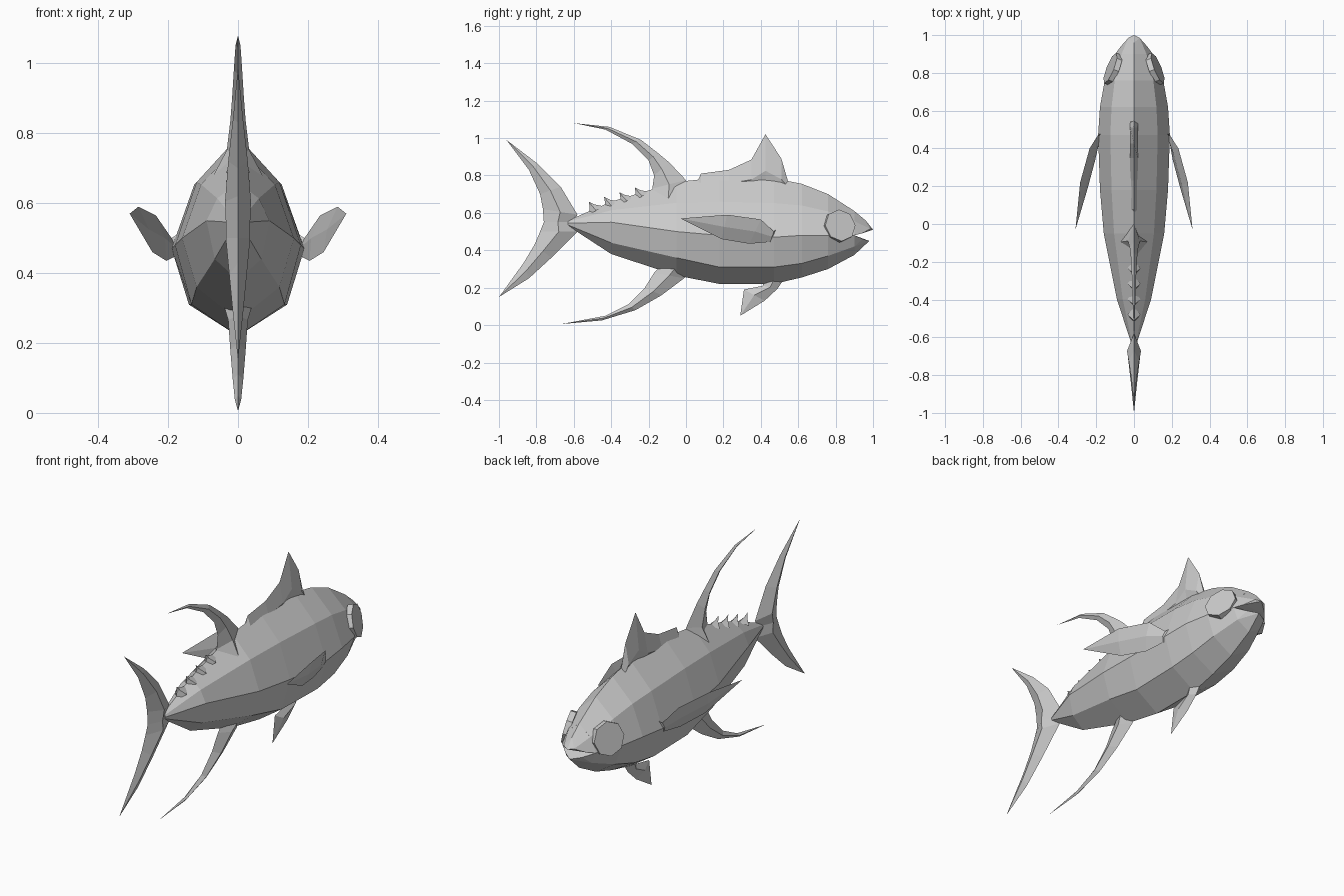
import bpy, bmesh
from mathutils import Vector

cube = bpy.data.objects.get("Cube")
if cube:
    bpy.data.objects.remove(cube)

grey = bpy.data.materials.new("soft grey")
grey.use_nodes = True
GREY = (0.6, 0.6, 0.6, 1)
grey.diffuse_color = GREY
grey.node_tree.nodes["Principled BSDF"].inputs["Base Color"].default_value = GREY


def finish(name, bm):
    bmesh.ops.remove_doubles(bm, verts=bm.verts, dist=0.0005)
    bmesh.ops.recalc_face_normals(bm, faces=bm.faces)
    mesh = bpy.data.meshes.new(name)
    bm.to_mesh(mesh)
    bm.free()
    mesh.materials.append(grey)
    obj = bpy.data.objects.new(name, mesh)
    bpy.context.collection.objects.link(obj)
    return obj


def loft(name, rings):
    """Skin a list of equal-length rings and cap both ends."""
    bm = bmesh.new()
    rows = [[bm.verts.new(p) for p in ring] for ring in rings]
    n = len(rows[0])
    for a, b in zip(rows, rows[1:]):
        for i in range(n):
            j = (i + 1) % n
            bm.faces.new((a[i], a[j], b[j], b[i]))
    bm.faces.new(rows[0])
    bm.faces.new(rows[-1])
    return finish(name, bm)


def fin(name, stations, mid=0.5):
    """Diamond-section blade; station = (edge point, other edge point, half thickness)."""
    rings = []
    for a, b, t in stations:
        a, b = [Vector(p) if len(p) == 3 else Vector((0, *p)) for p in (a, b)]
        m, off = a.lerp(b, mid), Vector((t, 0, 0))
        rings.append([a, m + off, b, m - off])
    return loft(name, rings)


def hull(name, half):
    """Convex solid from points on the +x side and their mirror images."""
    bm = bmesh.new()
    for x, y, z in half:
        for s in ((1, -1) if x else (1,)):
            bm.verts.new((s * x, y, z))
    bmesh.ops.convex_hull(bm, input=bm.verts)
    return finish(name, bm)


# Body: y, top, bottom, half width, widest height, lower ridge height
sections = [
    (-.63, .56, .53, .015, .545, .535),
    (-.40, .66, .38, .09, .55, .44),
    (-.05, .765, .265, .16, .50, .36),
    (.18, .79, .22, .18, .48, .31),
    (.47, .785, .22, .19, .47, .31),
    (.62, .755, .255, .18, .48, .33),
    (.76, .70, .30, .155, .48, .37),
    (.90, .61, .375, .10, .48, .42),
]


def body_ring(y, top, bottom, w, wide, low):
    up = wide + .58 * (top - wide)
    side = [(.66 * w, up), (w, wide), (.74 * w, low)]
    return ([(0, y, top)] + [(x, y, z) for x, z in side] + [(0, y, bottom)]
            + [(-x, y, z) for x, z in reversed(side)])


loft("body", [body_ring(*s) for s in sections])

# Open mouth
hull("upper_jaw", [(0, .9, .61), (.066, .9, .555), (.10, .9, .48), (.07, .94, .49),
                   (.03, .985, .515), (0, 1, .51), (0, .96, .56)])
hull("lower_jaw", [(.10, .9, .48), (.074, .9, .42), (0, .9, .375),
                   (.05, .945, .46), (0, .98, .45), (0, .93, .405)])

# Tail lobes, from the centre outwards
fin("tail_upper", [((-.61, .55), (-.76, .55), .035), ((-.58, .59), (-.765, .62), .037),
                   ((-.67, .74), (-.78, .70), .028), ((-.79, .86), (-.84, .83), .014),
                   ((-.96, .99), (-.96, .99), 0)])
fin("tail_lower", [((-.61, .55), (-.76, .55), .035), ((-.58, .50), (-.78, .50), .035),
                   ((-.72, .36), (-.81, .43), .025), ((-.84, .25), (-.87, .33), .015),
                   ((-1, .15), (-1, .15), 0)])

# Swept sickle fins above and below
fin("rear_dorsal_fin", [((.01, .70), (-.2, .66), .07), ((0, .775), (-.18, .73), .032),
                        ((-.09, .87), (-.17, .80), .022), ((-.15, .92), (-.2, .88), .017),
                        ((-.24, .99), (-.29, .97), .012), ((-.41, 1.06), (-.43, 1.045), .007),
                        ((-.6, 1.08), (-.6, 1.08), 0)])
fin("anal_fin", [((.02, .30), (-.08, .38), .05), ((-.01, .25), (-.17, .28), .028),
                 ((-.13, .16), (-.22, .20), .022), ((-.27, .08), (-.31, .11), .015),
                 ((-.45, .025), (-.43, .05), .009), ((-.67, .005), (-.67, .005), 0)])

# Front dorsal fin and belly fin
fin("front_dorsal_fin", [((y, .72), (y, z), .02) for y, z in
                         ((.06, .765), (.08, .81), (.23, .83), (.35, .885),
                          (.425, 1.02), (.51, .89), (.545, .77))], mid=.35)
fin("belly_fin", [((.52, .24), (.42, .25), .025), ((.49, .195), (.41, .21), .022),
                  ((.42, .13), (.31, .19), .014), ((.29, .05), (.29, .05), 0)])

# Row of finlets
for i in range(4):
    y, z = -.52 + .082 * i, .66 + .0255 * i
    fin(f"finlet_{i + 1}", [((y + .08, z - .025), (y, z - .07), .035),
                            ((y + .03, z - .015), (y + .005, z - .03), .01),
                            ((y, z), (y, z), 0)])

# Paired fins and eyes
for side, s in (("left", 1), ("right", -1)):
    pectoral = [((.16, .49, .52), (.16, .46, .45), .01), ((.19, .47, .50), (.185, .45, .445), .01),
                ((.235, .40, .565), (.205, .34, .435), .011),
                ((.285, .22, .59), (.245, .19, .46), .01),
                ((.31, -.03, .57), (.31, -.03, .57), 0)]
    fin(f"{side}_pectoral_fin", [((s * a[0], *a[1:]), (s * b[0], *b[1:]), t)
                                 for a, b, t in pectoral])
    bpy.ops.mesh.primitive_cylinder_add(vertices=8, radius=.087, depth=.03,
                                        location=(s * .112, .82, .53))
    eye = bpy.context.object
    eye.name = f"{side}_eye"
    eye.rotation_euler = Vector((s, .4, .25)).to_track_quat('Z', 'Y').to_euler()
    eye.data.materials.append(grey)
